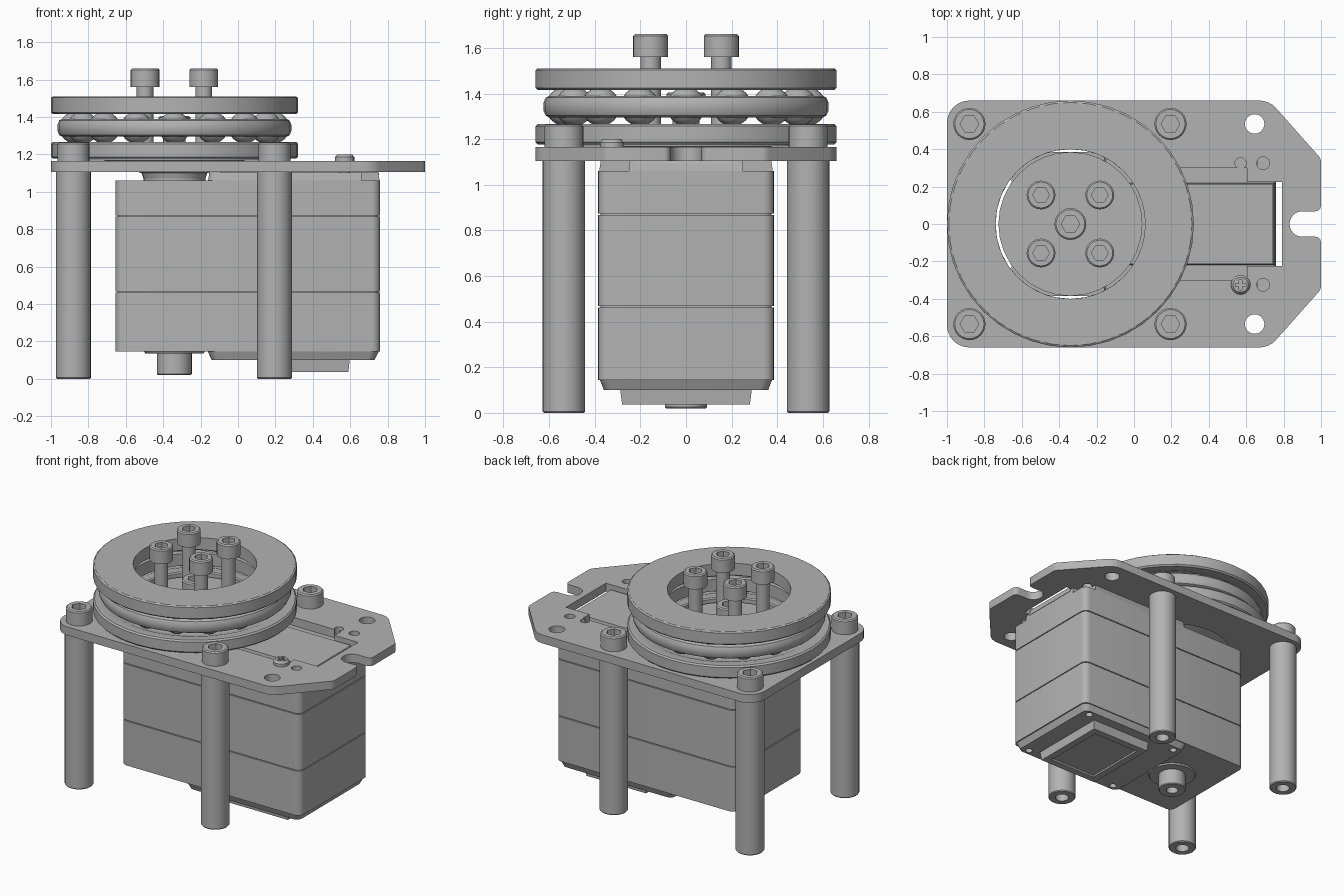
import bpy, bmesh, math
from mathutils import Vector, Matrix

if "Cube" in bpy.data.objects:
    bpy.data.objects.remove(bpy.data.objects["Cube"])

grey = bpy.data.materials.new("plain_grey")
grey.use_nodes = True
GREY = (0.45, 0.45, 0.45, 1)
grey.diffuse_color = GREY
grey.node_tree.nodes["Principled BSDF"].inputs["Base Color"].default_value = GREY

AXIS = -0.34          # x of the turning axis
CORNERS = [(x, y) for x in (-0.88, 0.195) for y in (-0.535, 0.535)]


def activate(ob):
    bpy.ops.object.select_all(action='DESELECT')
    ob.select_set(True)
    bpy.context.view_layer.objects.active = ob


def finish(bm, name, loc=(0, 0, 0)):
    bmesh.ops.recalc_face_normals(bm, faces=bm.faces)
    me = bpy.data.meshes.new(name)
    bm.to_mesh(me)
    bm.free()
    me.materials.append(grey)
    ob = bpy.data.objects.new(name, me)
    ob.location = loc
    bpy.context.collection.objects.link(ob)
    activate(ob)
    bpy.ops.object.shade_smooth_by_angle(angle=math.radians(32))
    return ob


def lathe(name, profile, loc=(0, 0, 0), n=32, closed=True):
    """Spin a closed (radius, height) profile around z."""
    bm = bmesh.new()
    rows = []
    for i in range(n):
        a = 2 * math.pi * i / n
        rows.append([bm.verts.new((r * math.cos(a), r * math.sin(a), z)) for r, z in profile])
    m = len(profile)
    for i in range(n):
        p, q = rows[i], rows[(i + 1) % n]
        for j in range(m):
            k = (j + 1) % m
            if profile[j][0] or profile[k][0]:
                bm.faces.new((p[j], q[j], q[k], p[k]))
    bmesh.ops.remove_doubles(bm, verts=bm.verts, dist=1e-5)
    return finish(bm, name, loc)


def rod(name, x, y, r, z0, z1, n=24):
    return lathe(name, [(0, z0), (r, z0), (r, z1), (0, z1)], (x, y, 0), n)


def prism(name, pts, z0, z1, taper=1.0):
    """Extrude an outline upward, optionally scaling the top about its middle."""
    bm = bmesh.new()
    mid = sum((Vector(p) for p in pts), Vector((0, 0))) / len(pts)
    low = [bm.verts.new((*p, z0)) for p in pts]
    top = [bm.verts.new((*(mid + (Vector(p) - mid) * taper), z1)) for p in pts]
    bm.faces.new(low)
    bm.faces.new(top)
    for i in range(len(pts)):
        j = (i + 1) % len(pts)
        bm.faces.new((low[i], low[j], top[j], top[i]))
    return finish(bm, name)


def rect(x0, x1, y, r=0.0, steps=5):
    """Rectangle outline symmetric in y, with rounded corners."""
    if not r:
        return [(x0, -y), (x1, -y), (x1, y), (x0, y)]
    pts = []
    for k, (cx, cy) in enumerate([(x1 - r, y - r), (x0 + r, y - r), (x0 + r, r - y), (x1 - r, r - y)]):
        for i in range(steps + 1):
            a = math.pi / 2 * (k + i / steps)
            pts.append((cx + r * math.cos(a), cy + r * math.sin(a)))
    return pts


def cut(ob, *cutters):
    for c in cutters:
        mod = ob.modifiers.new("cut", 'BOOLEAN')
        mod.operation, mod.solver, mod.object = 'DIFFERENCE', 'EXACT', c
        activate(ob)
        bpy.ops.object.modifier_apply(modifier=mod.name)
        bpy.data.objects.remove(c)
    activate(ob)
    bpy.ops.object.shade_smooth_by_angle(angle=math.radians(32))


def copy_to(ob, name, x, y):
    dup = bpy.data.objects.new(name, ob.data)
    dup.location = (x, y, ob.location.z)
    bpy.context.collection.objects.link(dup)


def cap_screw(name, x, y, head_r, shaft_r, z_shaft, z_head, z_top):
    c = 0.008
    ob = lathe(name, [(0, z_shaft), (shaft_r, z_shaft), (shaft_r, z_head), (head_r, z_head),
                      (head_r, z_top - c), (head_r - c, z_top), (0, z_top)], (x, y, 0), 24)
    cut(ob, rod("hex_cutter", x, y, head_r * 0.58, z_top - 0.05, z_top + 0.05, 6))
    return ob


# Mounting plate with corner rounding, chamfers and end notch
def arc(cx, cy, r, a0, a1, n=8):
    return [(cx + r * math.cos(math.radians(a0 + (a1 - a0) * i / n)),
             cy + r * math.sin(math.radians(a0 + (a1 - a0) * i / n))) for i in range(n + 1)]


half = (arc(0.9, 0, 0.068, 180, 90) + arc(0.97, 0.098, 0.03, 270, 360, 4)
        + arc(0.95, 0.33, 0.05, 0, 45, 4) + arc(0.67, 0.54, 0.12, 45, 90, 4)
        + arc(-0.88, 0.54, 0.12, 90, 180))
outline = half + [(x, -y) for x, y in reversed(half[1:])]
plate = prism("mounting_plate", outline, 1.105, 1.165)
cutters = [rod("hole", AXIS, 0, 0.4, 1, 1.3, 32),
           prism("slot", rect(-0.2, 0.605, 0.3), 1, 1.3),
           prism("slot_end", rect(0.5, 0.79, 0.225), 1, 1.3)]
for s in (-1, 1):
    cutters.append(rod("hole", 0.645, s * 0.535, 0.052, 1, 1.3))
    cutters.append(rod("hole", 0.69, s * 0.325, 0.034, 1, 1.3))
cutters.append(rod("hole", 0.57, 0.325, 0.03, 1, 1.3))
cut(plate, *cutters)

# Small cross-head plate screw
cross = lathe("plate_screw", [(0, 1.1), (0.03, 1.1), (0.03, 1.165), (0.052, 1.165),
                              (0.052, 1.185), (0.04, 1.2), (0, 1.2)], (0.57, -0.325, 0), 20)
for w, h in ((0.028, 0.008), (0.008, 0.028)):
    c = prism("cross_cutter", rect(-w, w, h), 1.185, 1.25)
    c.location = (0.57, -0.325, 0)
    cut(cross, c)

# Hollow standoffs and their cap screws
post = lathe("standoff", [(0.045, 0), (0.088, 0), (0.093, 0.006), (0.093, 1.105), (0.045, 1.105)],
             (*CORNERS[0], 0))
bolt = cap_screw("standoff_screw", *CORNERS[0], 0.086, 0.044, 0.7, 1.165, 1.265)
for x, y in CORNERS[1:]:
    copy_to(post, "standoff", x, y)
    copy_to(bolt, "standoff_screw", x, y)

# Thrust bearing: two grooved races, cage and balls
RACE = [(0.4, 0.0), (0.6, 0.0), (0.602, 0.01), (0.65, 0.01), (0.66, 0.02), (0.66, 0.09), (0.65, 0.1),
        (0.59, 0.1), (0.56, 0.088), (0.53, 0.083), (0.5, 0.088), (0.47, 0.1), (0.408, 0.1), (0.4, 0.092)]
lathe("lower_race", RACE, (AXIS, 0, 1.167), 40)
lathe("upper_race", [(r, 1.515 - max(z, 0.004) if r > 0.603 else 1.51 - z * 0.93) for r, z in
                     [(0.4, 0), (0.65, 0.005), (0.66, 0.012)] + RACE[5:]], (AXIS, 0, 0), 40)
lathe("ball_cage", [(0.43, 1.3), (0.6, 1.295), (0.615, 1.303), (0.625, 1.325), (0.625, 1.36),
                    (0.615, 1.382), (0.6, 1.39), (0.43, 1.385)], (AXIS, 0, 0), 40)
bm = bmesh.new()
for i in range(16):
    a = 2 * math.pi * i / 16
    bmesh.ops.create_uvsphere(bm, u_segments=20, v_segments=12, radius=0.085, matrix=Matrix.Translation(
        (0.53 * math.cos(a), 0.53 * math.sin(a), 1.343)))
finish(bm, "bearing_balls", (AXIS, 0, 0))

# Output horn with four long screws and a central one
lathe("output_horn", [(0, 1.07), (0.165, 1.07), (0.175, 1.1), (0.385, 1.17), (0.385, 1.24), (0, 1.24)],
      (AXIS, 0, 0))
lathe("output_boss", [(0, 1.05), (0.165, 1.06), (0.165, 1.095), (0, 1.095)], (AXIS, 0, 0))
long_screw = cap_screw("horn_screw", AXIS - 0.157, -0.155, 0.077, 0.045, 1.2, 1.56, 1.66)
for x, y in ((-0.157, 0.155), (0.157, -0.155), (0.157, 0.155)):
    copy_to(long_screw, "horn_screw", AXIS + x, y)
cap_screw("centre_screw", AXIS, 0, 0.085, 0.06, 1.2, 1.31, 1.405)

# Motor case in three stacked sections with thin seams
for name, z0, z1 in (("lower_case", 0.145, 0.462), ("middle_case", 0.468, 0.867), ("upper_case", 0.873, 1.06)):
    prism(name, rect(-0.655, 0.76, 0.385, 0.045), z0, z1)
prism("case_core", rect(-0.645, 0.75, 0.375, 0.04), 0.2, 1.0)

# Raised top block with corner pockets, and the panel seen in the slot
top = prism("case_top", rect(-0.16, 0.757, 0.38, 0.04), 1.06, 1.104, 0.985)
pockets = []
for s in (-1, 1):
    p = prism("pocket", rect(-0.06, 0.08, 0.065), 1.061, 1.2)
    p.location = (0.72, s * 0.315, 0)
    pockets.append(p)
cut(top, *pockets)
prism("top_panel", rect(-0.1, 0.755, 0.22), 1.09, 1.135, 0.97)

# Bottom block, stepped cover and corner screw holes
bottom = prism("case_bottom", rect(-0.14, 0.73, 0.36, 0.04), 0.1, 0.146, 1.05)
cut(bottom, *[rod("hole", x, s * 0.32, 0.025, 0.05, 0.13, 12) for x in (-0.08, 0.67) for s in (-1, 1)])
cover = prism("bottom_cover", rect(0.12, 0.59, 0.28), 0.037, 0.101, 1.03)
cut(cover, prism("recess", rect(0.17, 0.54, 0.23), 0, 0.05))

# Lower idler hub
lathe("idler_washer", [(0, 0.135), (0.155, 0.135), (0.165, 0.15), (0, 0.15)], (AXIS, 0, 0))
lathe("idler_hub", [(0.04, 0.02), (0.088, 0.02), (0.093, 0.026), (0.093, 0.146), (0, 0.146),
                    (0, 0.07), (0.04, 0.07)], (AXIS, 0, 0))
